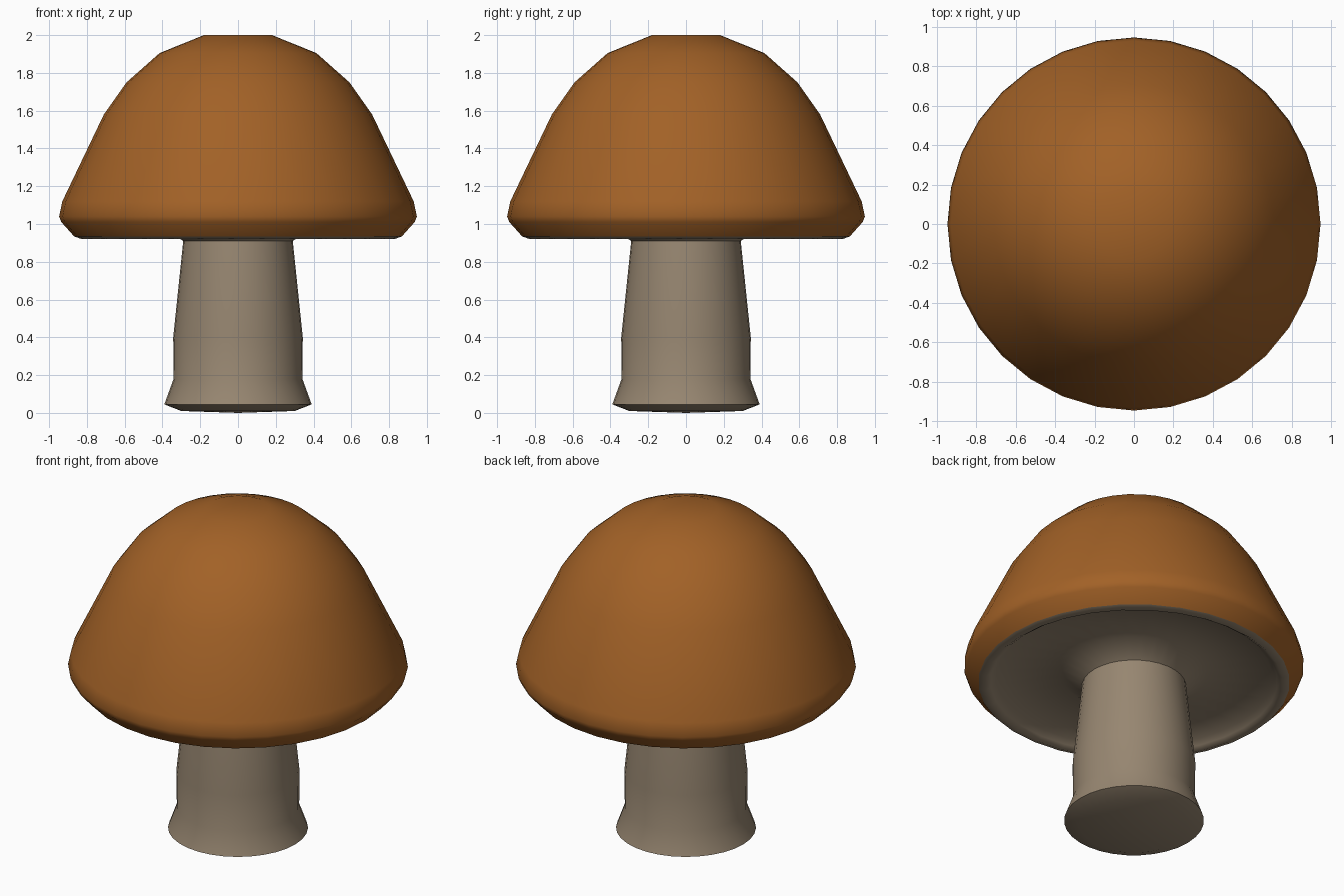
import bpy, bmesh, math

if "Cube" in bpy.data.objects:
    bpy.data.objects.remove(bpy.data.objects["Cube"])

SIDES = 32


def material(name, color):
    mat = bpy.data.materials.new(name)
    mat.diffuse_color = (*color, 1)
    mat.use_nodes = True
    mat.node_tree.nodes["Principled BSDF"].inputs["Base Color"].default_value = mat.diffuse_color
    return mat


def lathe(name, profile, mat, sharp_angle):
    """Spin an (r, z) profile around the z axis."""
    bm = bmesh.new()
    verts = [bm.verts.new((r, 0, z)) for r, z in profile]
    edges = [bm.edges.new(pair) for pair in zip(verts, verts[1:])]
    bmesh.ops.spin(bm, geom=verts + edges, cent=(0, 0, 0), axis=(0, 0, 1),
                   angle=math.tau, steps=SIDES)
    bmesh.ops.remove_doubles(bm, verts=bm.verts, dist=1e-4)
    bmesh.ops.recalc_face_normals(bm, faces=bm.faces)
    mesh = bpy.data.meshes.new(name)
    bm.to_mesh(mesh)
    bm.free()
    mesh.materials.append(mat)
    obj = bpy.data.objects.new(name, mesh)
    bpy.context.collection.objects.link(obj)
    bpy.ops.object.select_all(action='DESELECT')
    obj.select_set(True)
    bpy.context.view_layer.objects.active = obj
    bpy.ops.object.shade_smooth_by_angle(angle=math.radians(sharp_angle))
    return obj


brown = material("cap_brown", (0.36, 0.12, 0.02))
beige = material("stem_beige", (0.31, 0.24, 0.165))

# Domed cap with a rolled rim
lathe("cap", [(0, 2.0), (0.18, 2.0), (0.415, 1.905), (0.59, 1.75),
              (0.71, 1.58), (0.93, 1.12), (0.947, 1.04), (0.935, 1.01),
              (0.868, 0.935)], brown, 80)

# Hollow underside, flaring down into the stem
lathe("cap_underside", [(0.868, 0.935), (0.83, 0.92), (0.80, 0.94),
                        (0.77, 0.965), (0.41, 0.99), (0.29, 0.91)], beige, 80)

# Stem with a flared foot
lathe("stem", [(0.29, 0.91), (0.343, 0.40), (0.341, 0.18),
               (0.39, 0.045), (0.30, 0.01), (0, 0)], beige, 60)
